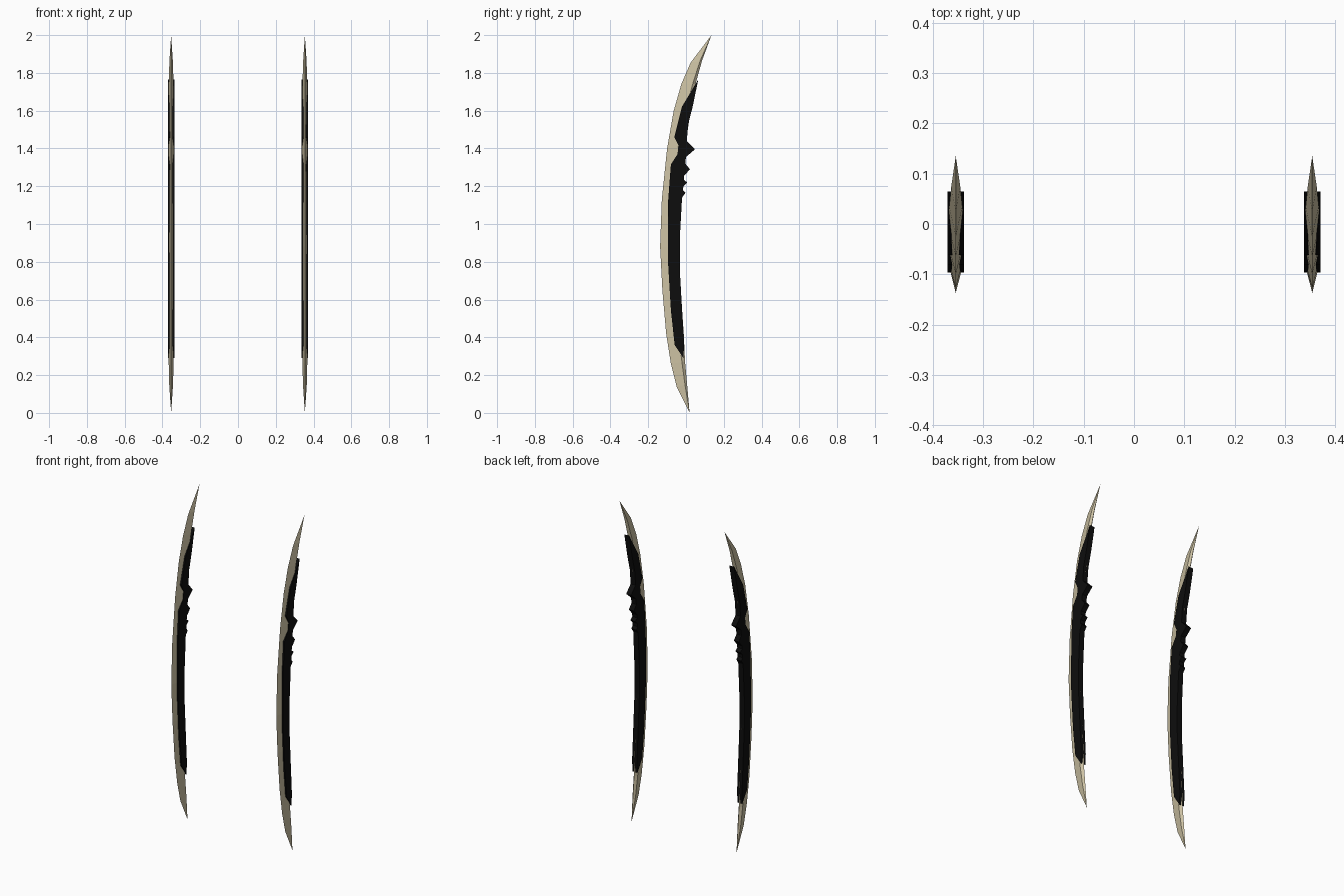
import bpy, bmesh

if "Cube" in bpy.data.objects:
    bpy.data.objects.remove(bpy.data.objects["Cube"])


def material(name, rgb):
    m = bpy.data.materials.new(name)
    m.diffuse_color = (*rgb, 1)
    m.use_nodes = True
    m.node_tree.nodes["Principled BSDF"].inputs["Base Color"].default_value = m.diffuse_color
    return m


BONE = material("pale_bone", (0.61, 0.54, 0.37))
BLACK = material("black_grip", (0.004, 0.004, 0.004))
OFFSET = 0.354

# Blade stations: outer y, outer z, inner y, inner z, ridge fraction, half thickness
STATIONS = [
    (-0.05, 0.14, 0.006, 0.15, 0.80, 0.010),
    (-0.08, 0.26, -0.005, 0.27, 0.78, 0.013),
    (-0.105, 0.42, -0.012, 0.42, 0.70, 0.014),
    (-0.125, 0.65, -0.028, 0.65, 0.60, 0.014),
    (-0.137, 0.88, -0.037, 0.88, 0.55, 0.014),
    (-0.128, 1.13, -0.025, 1.13, 0.55, 0.014),
    (-0.10, 1.40, -0.005, 1.40, 0.60, 0.014),
    (-0.065, 1.60, 0.024, 1.60, 0.70, 0.014),
    (-0.025, 1.74, 0.050, 1.74, 0.80, 0.013),
    (0.025, 1.855, 0.085, 1.865, 0.82, 0.009),
]
BOTTOM, TOP = (0.019, 0.0), (0.135, 2.0)

# Grip outline (y, z): spiked inner edge going down, then outer edge going up
GRIP = [
    (0.065, 1.765), (0.035, 1.62), (0.012, 1.53), (0.004, 1.44),
    (0.047, 1.395), (0.0, 1.355), (-0.004, 1.32),
    (0.021, 1.29), (-0.010, 1.255), (-0.012, 1.235),
    (0.006, 1.22), (-0.014, 1.20), (-0.016, 1.18),
    (-0.003, 1.165), (-0.021, 1.14), (-0.033, 0.92), (-0.033, 0.76),
    (-0.021, 0.55), (-0.010, 0.36), (-0.014, 0.29),
    (-0.060, 0.36), (-0.080, 0.545), (-0.096, 0.81), (-0.094, 1.13),
    (-0.080, 1.315), (-0.045, 1.37), (-0.040, 1.415),
    (-0.062, 1.46), (-0.022, 1.62),
]


def finish(bm, name, mat):
    bmesh.ops.recalc_face_normals(bm, faces=bm.faces)
    mesh = bpy.data.meshes.new(name)
    bm.to_mesh(mesh)
    bm.free()
    mesh.materials.append(mat)
    bpy.context.collection.objects.link(bpy.data.objects.new(name, mesh))


def blade(name, cx):
    """Diamond-section curved blade with pointed ends."""
    bm = bmesh.new()
    rings = []
    for oy, oz, iy, iz, f, t in STATIONS:
        ry, rz = oy + (iy - oy) * f, oz + (iz - oz) * f
        rings.append([bm.verts.new(p) for p in (
            (cx, oy, oz), (cx + t, ry, rz), (cx, iy, iz), (cx - t, ry, rz))])
    low = bm.verts.new((cx, *BOTTOM))
    high = bm.verts.new((cx, *TOP))
    for k in range(4):
        n = (k + 1) % 4
        for a, b in zip(rings, rings[1:]):
            bm.faces.new((a[k], a[n], b[n], b[k]))
        bm.faces.new((low, rings[0][n], rings[0][k]))
        bm.faces.new((high, rings[-1][k], rings[-1][n]))
    finish(bm, name, BONE)


def grip(name, cx, half=0.0165):
    """Flat spiked slab around the inner side of the blade."""
    bm = bmesh.new()
    face = bm.faces.new([bm.verts.new((cx - half, y, z)) for y, z in GRIP])
    ext = bmesh.ops.extrude_face_region(bm, geom=[face], use_keep_orig=True)
    verts = [v for v in ext["geom"] if isinstance(v, bmesh.types.BMVert)]
    bmesh.ops.translate(bm, verts=verts, vec=(2 * half, 0, 0))
    bmesh.ops.triangulate(bm, faces=[f for f in bm.faces if len(f.verts) > 4])
    finish(bm, name, BLACK)


for side, cx in (("left", -OFFSET), ("right", OFFSET)):
    blade(side + "_blade", cx)
    grip(side + "_grip", cx)
